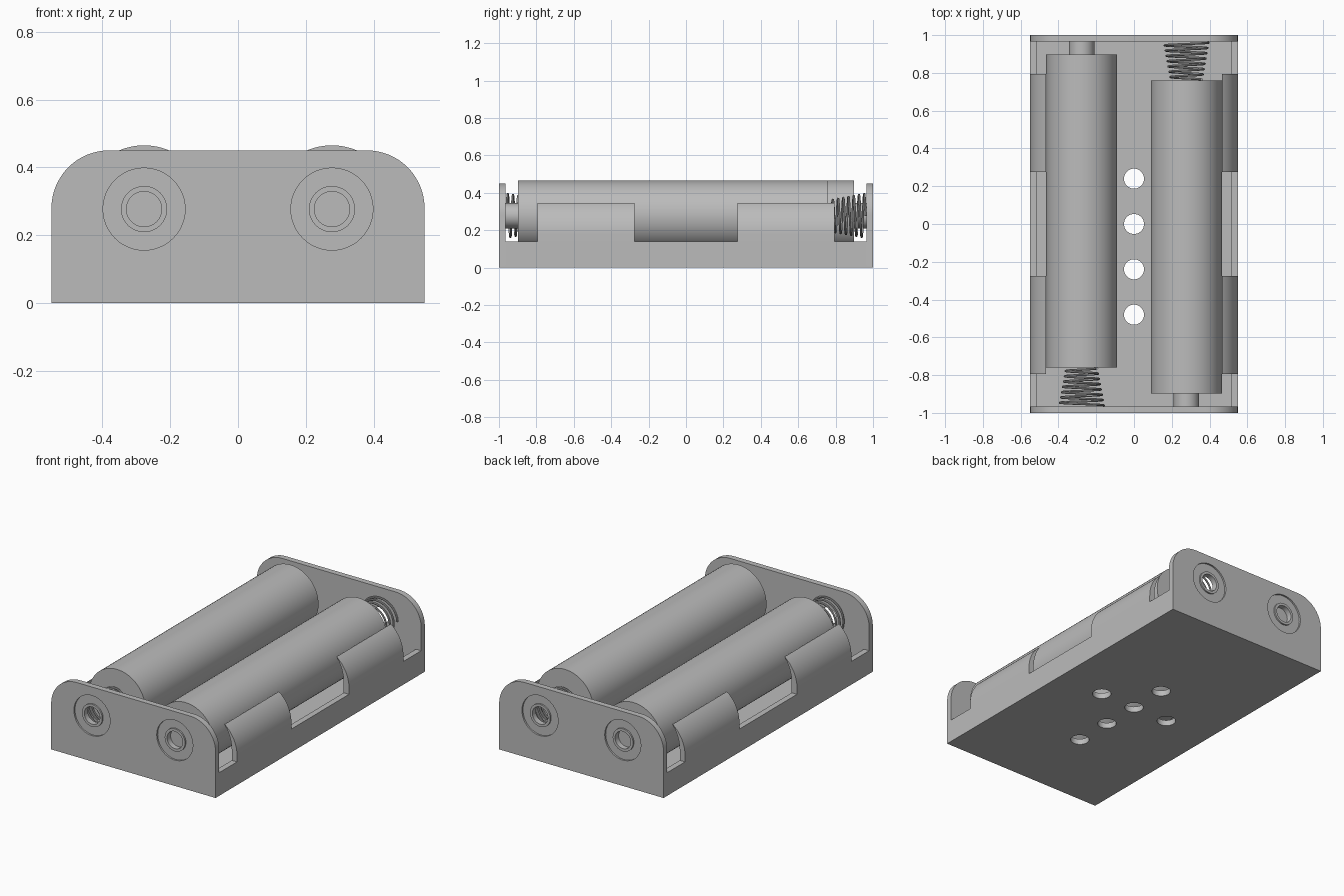
import bpy, bmesh, math
from mathutils import Vector

cube = bpy.data.objects.get("Cube")
if cube:
    bpy.data.objects.remove(cube, do_unlink=True)

# One grey for the whole model
grey = bpy.data.materials.new("plain grey")
grey.use_nodes = True
grey.diffuse_color = (0.5, 0.5, 0.5, 1)
grey.node_tree.nodes["Principled BSDF"].inputs["Base Color"].default_value = (0.5, 0.5, 0.5, 1)

HALF_W, HALF_L, WALL = 0.55, 1.0, 0.035
RAIL_TOP, TAB_TOP, PLATE_TOP = 0.14, 0.345, 0.45
CELL_X, CELL_Z, CELL_R = 0.277, 0.277, 0.188


def finish(ob, smooth=True):
    """Assign the colour and smooth only the round surfaces."""
    bpy.ops.object.select_all(action='DESELECT')
    ob.select_set(True)
    bpy.context.view_layer.objects.active = ob
    if ob.type == 'CURVE':
        bpy.ops.object.convert(target='MESH')
        ob = bpy.context.object
        bm = bmesh.new()
        bm.from_mesh(ob.data)
        bmesh.ops.remove_doubles(bm, verts=bm.verts, dist=0.0001)
        bmesh.ops.recalc_face_normals(bm, faces=bm.faces)
        bm.to_mesh(ob.data)
        bm.free()
    ob.data.materials.clear()
    ob.data.materials.append(grey)
    if smooth:
        bpy.ops.object.shade_smooth_by_angle(angle=math.radians(35))
    return ob


def arc(cx, cy, r, a0, a1, n=16):
    steps = [math.radians(a0 + (a1 - a0) * i / n) for i in range(n + 1)]
    return [(cx + r * math.cos(a), cy + r * math.sin(a)) for a in steps]


def circle(cx, cy, r, n=48):
    return arc(cx, cy, r, 0, 360, n)[:-1]


def sheet(name, outlines, thickness, location, upright=True):
    """Extruded outline; any further outlines become holes."""
    cu = bpy.data.curves.new(name, 'CURVE')
    cu.dimensions, cu.fill_mode, cu.extrude = '2D', 'BOTH', thickness / 2
    for pts in outlines:
        sp = cu.splines.new('POLY')
        sp.points.add(len(pts) - 1)
        for p, (x, y) in zip(sp.points, pts):
            p.co = (x, y, 0, 1)
        sp.use_cyclic_u = True
    ob = bpy.data.objects.new(name, cu)
    bpy.context.collection.objects.link(ob)
    ob.location = location
    if upright:
        ob.rotation_euler.x = math.pi / 2
    return finish(ob)


def cylinder(name, r, x, y0, y1):
    bpy.ops.mesh.primitive_cylinder_add(vertices=64, radius=r, depth=abs(y1 - y0),
                                        location=(x, (y0 + y1) / 2, CELL_Z),
                                        rotation=(math.pi / 2, 0, 0))
    bpy.context.object.name = name
    return finish(bpy.context.object)


def box(name, lo, hi):
    lo, hi = Vector(lo), Vector(hi)
    bpy.ops.mesh.primitive_cube_add(size=1, location=(lo + hi) / 2)
    ob = bpy.context.object
    ob.name = name
    ob.scale = hi - lo
    return finish(ob, False)


# Floor with ventilation holes
inner_l = HALF_L - WALL
rect = [(-HALF_W, -inner_l), (HALF_W, -inner_l), (HALF_W, inner_l), (-HALF_W, inner_l)]
holes = [(0, 0.24), (0, 0), (0, -0.24), (0, -0.48), (0.24, 0), (-0.24, 0)]
sheet("floor", [rect] + [circle(x, y, 0.053) for x, y in holes],
      WALL, (0, 0, WALL / 2), upright=False)

# Low side rails and the curved retaining tabs
tab_outer = [(HALF_W, RAIL_TOP)] + arc(0.345, 0.18, 0.205, 0, 53.6)
tab_inner = arc(0.272, 0.2, 0.243, 36.6, 0) + [(HALF_W - WALL, RAIL_TOP)]
for side, word in ((1, "left"), (-1, "right")):
    xs = sorted((side * HALF_W, side * (HALF_W - WALL)))
    box(word + "_rail", (xs[0], -inner_l, WALL), (xs[1], inner_l, RAIL_TOP))
    profile = [(side * x, z) for x, z in tab_outer + tab_inner]
    for y, end in ((-0.535, "front"), (0.535, "back")):
        sheet(f"{word}_{end}_tab", [profile], 0.52, (0, y, 0))

# End plates with rounded top corners, counterbores and eyelets
corner = 0.17
plate = ([(-HALF_W, 0), (HALF_W, 0)]
         + arc(HALF_W - corner, PLATE_TOP - corner, corner, 0, 90)
         + arc(corner - HALF_W, PLATE_TOP - corner, corner, 90, 180))
SKIN = 0.01
for s, end in ((-1, "front"), (1, "back")):
    def bores(r):
        return [circle(x, CELL_Z, r) for x in (-CELL_X, CELL_X)]
    sheet(end + "_plate_skin", [plate] + bores(0.121), SKIN, (0, s * (HALF_L - SKIN / 2), 0))
    core = WALL - SKIN
    sheet(end + "_plate_core", [plate] + bores(0.052), core,
          (0, s * (inner_l + core / 2), 0))
    for x, word in ((-CELL_X, "right"), (CELL_X, "left")):
        sheet(f"{end}_{word}_eyelet", [circle(x, CELL_Z, 0.068), circle(x, CELL_Z, 0.052)],
              SKIN, (0, s * (HALF_L - SKIN / 2 - 0.001), 0))


def spring(name, x, y_wall, y_cell, turns=7, steps=28):
    """Conical wire coil, wide at the wall."""
    cu = bpy.data.curves.new(name, 'CURVE')
    cu.dimensions, cu.bevel_depth, cu.bevel_resolution = '3D', 0.006, 2
    cu.use_fill_caps = True
    sp = cu.splines.new('POLY')
    n = turns * steps
    sp.points.add(n)
    for i, p in enumerate(sp.points):
        t, a = i / n, 2 * math.pi * i / steps
        r = 0.117 - 0.035 * t
        p.co = (x + r * math.cos(a), y_wall + (y_cell - y_wall) * t,
                CELL_Z + r * math.sin(a), 1)
    ob = bpy.data.objects.new(name, cu)
    bpy.context.collection.objects.link(ob)
    finish(ob)


# Two cells facing opposite ways, each with a terminal and a spring
for s, word in ((1, "right"), (-1, "left")):
    x = -s * CELL_X
    cylinder(word + "_cell", CELL_R, x, -s * 0.76, s * 0.897)
    cylinder(word + "_cell_terminal", 0.067, x, s * 0.89, s * 0.966)
    spring(word + "_spring", x, -s * 0.96, -s * 0.764)
